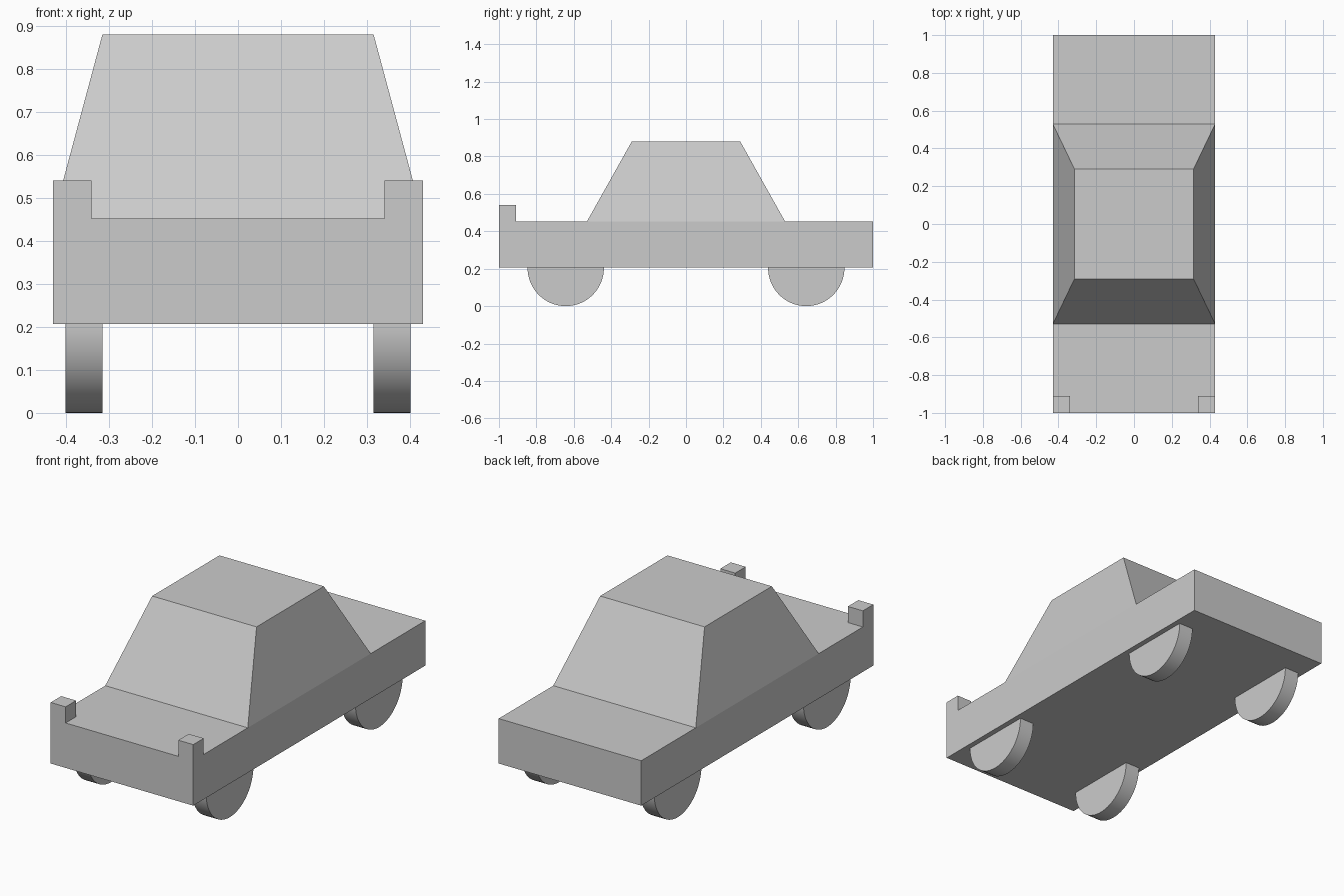
import bpy, bmesh, math
from mathutils import Matrix

if "Cube" in bpy.data.objects:
    bpy.data.objects.remove(bpy.data.objects["Cube"])

W, BOTTOM, DECK = 0.43, 0.207, 0.452


def finish(bm, name):
    bmesh.ops.recalc_face_normals(bm, faces=bm.faces[:])
    mesh = bpy.data.meshes.new(name)
    bm.to_mesh(mesh)
    bm.free()
    ob = bpy.data.objects.new(name, mesh)
    bpy.context.collection.objects.link(ob)
    bpy.ops.object.select_all(action='DESELECT')
    ob.select_set(True)
    bpy.context.view_layer.objects.active = ob
    bpy.ops.object.shade_smooth_by_angle(angle=math.radians(30))
    return ob


def raise_faces(bm, faces, z, sx=1.0, sy=1.0):
    """Extrude faces up to height z, tapering toward the centre; return the new faces."""
    geom = bmesh.ops.extrude_face_region(bm, geom=faces)["geom"]
    for v in geom:
        if isinstance(v, bmesh.types.BMVert):
            v.co = (v.co.x * sx, v.co.y * sy, z)
    return [f for f in geom if isinstance(f, bmesh.types.BMFace)]


# Floor plan split where the cabin and front posts rise
xs = (-W, -0.34, 0.34, W)
ys = (-1, -0.91, -0.53, 0.53, 1)
bm = bmesh.new()
grid = [[bm.verts.new((x, y, BOTTOM)) for x in xs] for y in ys]
plan = [bm.faces.new((grid[j][i], grid[j][i + 1], grid[j + 1][i + 1], grid[j + 1][i]))
        for j in range(4) for i in range(3)]

# Lower body
deck = raise_faces(bm, plan, DECK)

# Tapered cabin
cabin = [f for f in deck if abs(f.calc_center_median().y) < 0.1]
posts = [f for f in deck if f.calc_center_median().y < -0.92
         and abs(f.calc_center_median().x) > 0.3]
raise_faces(bm, cabin, 0.88, 0.315 / W, 0.29 / 0.53)

# Two front corner posts
for post in posts:
    raise_faces(bm, [post], 0.54)

bmesh.ops.recalc_face_normals(bm, faces=bm.faces[:])
bmesh.ops.dissolve_limit(bm, angle_limit=math.radians(1),
                         verts=bm.verts[:], edges=bm.edges[:])
finish(bm, "car_body")

# Four wheels, upper halves hidden in the body
for side, sx in (("left", -1), ("right", 1)):
    for end, sy in (("front", -1), ("rear", 1)):
        bm = bmesh.new()
        bmesh.ops.create_cone(
            bm, cap_ends=True, segments=64, radius1=0.204, radius2=0.204, depth=0.086,
            matrix=Matrix.Translation((sx * 0.358, sy * 0.643, 0.204))
            @ Matrix.Rotation(math.pi / 2, 4, 'Y'))
        finish(bm, f"{end}_{side}_wheel")
